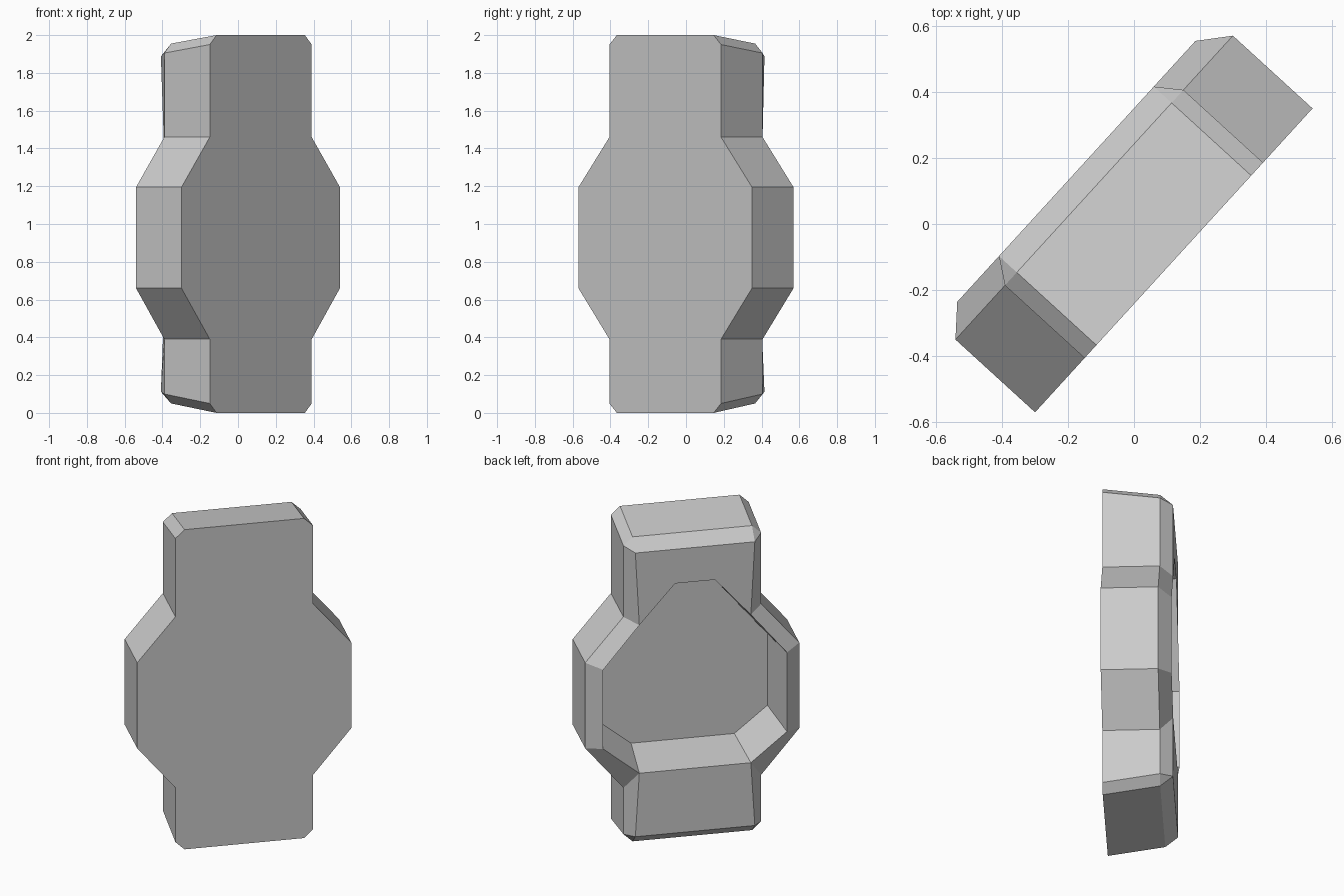
import bpy, bmesh, math

if "Cube" in bpy.data.objects:
    bpy.data.objects.remove(bpy.data.objects["Cube"])

# Half outlines (u across, z up), listed bottom to top
FRONT = [(.347, 0), (.40, .05), (.40, .39), (.622, .66),
         (.622, 1.195), (.40, 1.46), (.40, 1.95), (.347, 2.0)]
MID = [(.347, .05), (.40, .10), (.40, .39), (.622, .66),
       (.622, 1.195), (.40, 1.46), (.40, 1.905), (.347, 1.955)]
BACK = [(.347, .112), (.347, .112), (.324, .507), (.534, .68),
        (.534, 1.175), (.324, 1.433), (.347, 1.887), (.347, 1.887)]
RIM = [(.324, .507), (.534, .68), (.534, 1.175), (.324, 1.433), (.116, 1.673)]
FLOOR = [(.300, .546), (.492, .703), (.492, 1.15), (.298, 1.385), (.100, 1.625)]

bm = bmesh.new()


def ring(half, v):
    """Closed loop of vertices from a half outline, mirrored across u = 0."""
    pts = half + [(-u, z) for u, z in reversed(half)]
    return [bm.verts.new((u, v, z)) for u, z in pts]


def bridge(a, b):
    n = len(a)
    for i in range(n):
        j = (i + 1) % n
        bm.faces.new((a[i], a[j], b[j], b[i]))


# Outer shell: flat front, straight sides, bevelled back edge
front, mid, back = ring(FRONT, -.163), ring(MID, .163), ring(BACK, .236)
bm.faces.new(front)
bridge(front, mid)
bridge(mid, back)

# Back recess: tapered walls and flat floor
rim, floor = ring(RIM, .236), ring(FLOOR, -.086)
bridge(rim, floor)
bm.faces.new(floor)

# Flat back faces of the lower and upper tabs
bm.faces.new((back[1], back[2], back[13], back[14]))
bm.faces.new((back[6], back[5], rim[4], rim[5], back[10], back[9]))

bmesh.ops.remove_doubles(bm, verts=bm.verts, dist=.0005)
bmesh.ops.recalc_face_normals(bm, faces=bm.faces)

mesh = bpy.data.meshes.new("recessed_plate")
bm.to_mesh(mesh)
bm.free()
plate = bpy.data.objects.new("recessed_plate", mesh)
bpy.context.collection.objects.link(plate)
plate.rotation_euler.z = math.radians(47.6)
